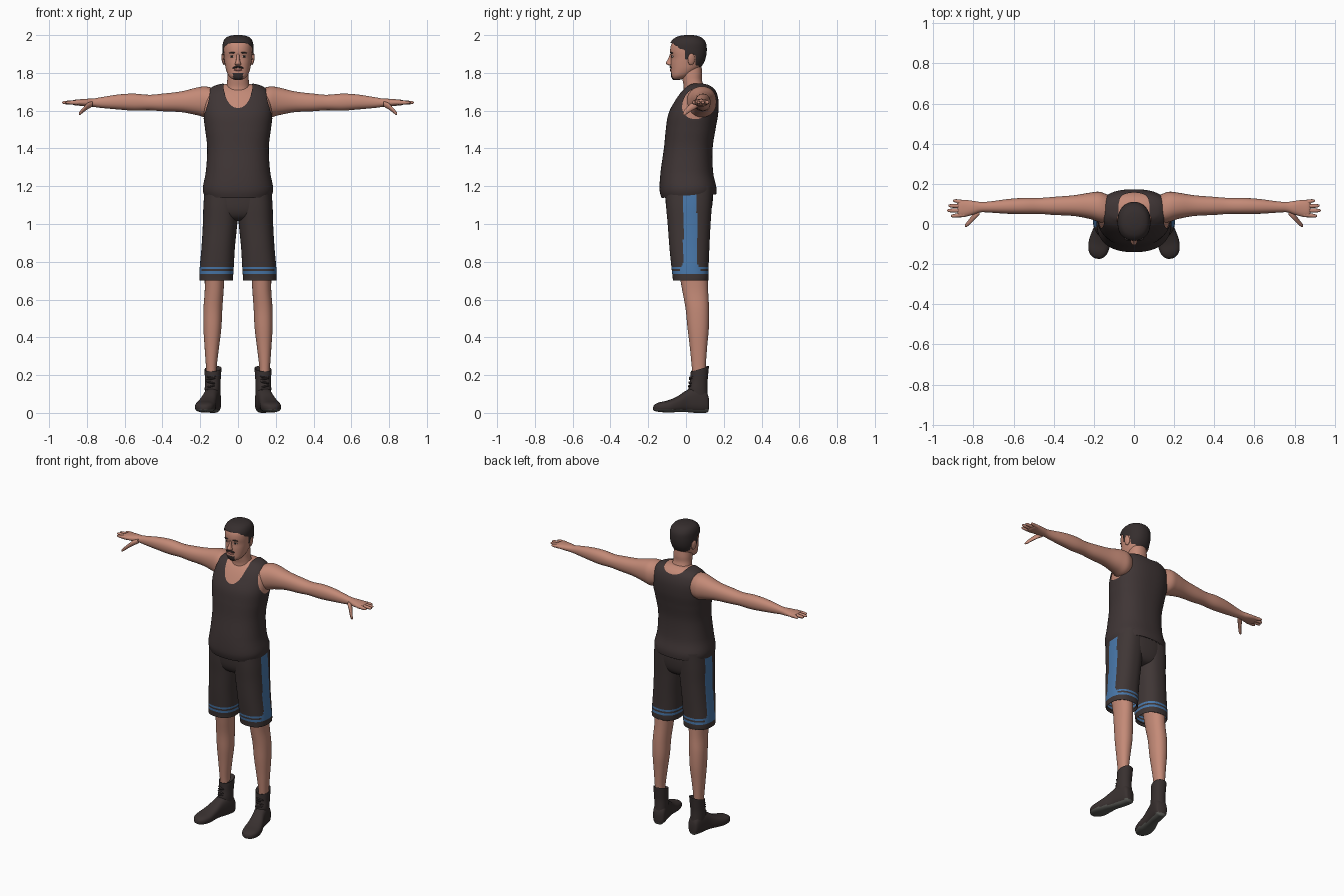
import bpy, bmesh, math
from mathutils import Vector, Matrix


def material(name, r, g, b):
    m = bpy.data.materials.new(name)
    m.diffuse_color = (r, g, b, 1)
    return m


SKIN = material("skin", 0.55, 0.255, 0.185)
SHIRT = material("dark_shirt_cloth", 0.050, 0.036, 0.036)
SHORTS = material("dark_shorts_cloth", 0.050, 0.037, 0.036)
BLUE = material("blue_trim", 0.065, 0.185, 0.40)
HAIR = material("dark_hair", 0.036, 0.027, 0.027)
BOOT = material("boot_leather", 0.040, 0.030, 0.029)
SOLE = material("sole_grey", 0.10, 0.10, 0.09)
WHITE = material("eye_white", 0.50, 0.42, 0.38)
LIP = material("lips", 0.36, 0.13, 0.11)


def finish(name, bm, mats):
    bmesh.ops.recalc_face_normals(bm, faces=bm.faces[:])
    me = bpy.data.meshes.new(name)
    bm.to_mesh(me)
    bm.free()
    for m in mats:
        me.materials.append(m)
    ob = bpy.data.objects.new(name, me)
    bpy.context.collection.objects.link(ob)
    bpy.ops.object.select_all(action='DESELECT')
    ob.select_set(True)
    bpy.context.view_layer.objects.active = ob
    bpy.ops.object.shade_smooth_by_angle(angle=math.radians(55))
    return ob


def smooth_rings(rings, steps):
    """Spline through the cross-sections."""
    out = []
    for i in range(len(rings) - 1):
        p = [rings[max(i - 1, 0)], rings[i], rings[i + 1], rings[min(i + 2, len(rings) - 1)]]
        for k in range(steps):
            t = k / steps
            out.append([0.5 * (2 * b + (c - a) * t + (2 * a - 5 * b + 4 * c - d) * t * t
                               + (3 * b - a - 3 * c + d) * t ** 3) for a, b, c, d in zip(*p)])
    return out + [list(rings[-1])]


def loft(name, rings, mats, axis='z', n=32, steps=5, power=2.2, rule=None, warp=None, caps=True, side=1):
    """Ring = (position on axis, min and max of 1st other axis, min and max of 2nd).
    rule(centre) gives the material index, or None to leave the face out."""
    bm = bmesh.new()
    grid = []

    def place(pos, a, b):
        v = {'z': Vector((a, b, pos)), 'x': Vector((pos, a, b)), 'y': Vector((a, pos, b))}[axis]
        v = warp(v) if warp else v
        return bm.verts.new((v.x * side, v.y, v.z))

    def sup(c):
        return math.copysign(abs(c) ** (2 / power), c)

    data = smooth_rings(rings, steps)
    for pos, a0, a1, b0, b1 in data:
        grid.append([place(pos, (a0 + a1) / 2 + (a1 - a0) / 2 * sup(math.cos(math.tau * k / n)),
                           (b0 + b1) / 2 + (b1 - b0) / 2 * sup(math.sin(math.tau * k / n))) for k in range(n)])
    for r, s in zip(grid, grid[1:]):
        for k in range(n):
            bm.faces.new((r[k], r[(k + 1) % n], s[(k + 1) % n], s[k]))
    if caps:
        for r, d in ((grid[0], data[0]), (grid[-1], data[-1])):
            mid = place(d[0], (d[1] + d[2]) / 2, (d[3] + d[4]) / 2)
            for k in range(n):
                bm.faces.new((r[k], r[(k + 1) % n], mid))
    if rule:
        gone = []
        for f in bm.faces:
            c = f.calc_center_median()
            i = rule(Vector((c.x * side, c.y, c.z)))
            if i is None:
                gone.append(f)
            else:
                f.material_index = i
        if gone:
            bmesh.ops.delete(bm, geom=gone, context='FACES')
            for _ in range(8):      # even out the cut edge
                new = {}
                for v in bm.verts:
                    near = [e.other_vert(v).co for e in v.link_edges if e.is_boundary]
                    if len(near) == 2:
                        new[v] = v.co * 0.5 + (near[0] + near[1]) * 0.25
                for v, co in new.items():
                    v.co = co
    return finish(name, bm, mats)


def ball(name, loc, size, mat, tilt=0.0, turn=0.0):
    bm = bmesh.new()
    m = (Matrix.Translation(loc) @ Matrix.Rotation(turn, 4, 'Z') @ Matrix.Rotation(tilt, 4, 'Y')
         @ Matrix.Diagonal((*size, 1)))
    bmesh.ops.create_uvsphere(bm, u_segments=16, v_segments=10, radius=1, matrix=m)
    return finish(name, bm, [mat])


def grow(rings, d, dz=0.0):
    return [(p + dz, a - d, b + d, c - d, e + d) for p, a, b, c, e in rings]


# Torso and tank top share one profile
def body(z, rx, y0, y1):
    return (z, -rx, rx, y0, y1)


trunk = [body(1.145, .178, -.130, .160), body(1.19, .186, -.140, .160), body(1.28, .170, -.134, .143),
         body(1.40, .163, -.117, .141), body(1.50, .174, -.107, .156), body(1.58, .184, -.094, .170),
         body(1.65, .182, -.062, .172), body(1.70, .165, -.030, .160), body(1.73, .128, .000, .138),
         body(1.745, .075, .015, .110)]


def tank_top(c):
    x, y, z = abs(c.x), c.y, c.z
    if ((x - .24) / .10) ** 2 + ((y - .06) / .14) ** 2 + ((z - 1.665) / .14) ** 2 < 1:
        return None
    depth = .14 if y < .05 else .045
    return None if (x / .078) ** 2 + ((z - 1.752) / depth) ** 2 < 1 else 0


def hem(v):
    back = max(0, 1.25 - v.z) / .1
    return Vector((v.x, v.y, v.z + back * .06 * (v.y + .02)))


loft("tank_top", trunk, [SHIRT], n=128, steps=12, power=2.4, rule=tank_top, warp=hem, caps=False)
loft("upper_body", grow(trunk[3:], -.005, -.005), [SKIN], n=64, power=2.4)
loft("shirt_hem_underside", [(1.155, -.176, .176, -.128, .158), (1.17, -.16, .16, -.11, .14)],
     [SHIRT], n=64, power=2.4, caps=False)
loft("neck", [(1.67, -.075, .075, -.02, .125), (1.72, -.063, .063, -.012, .10), (1.76, -.057, .057, -.018, .085),
              (1.80, -.056, .056, -.025, .085), (1.86, -.05, .05, -.03, .08)], [SKIN])

# Head, hair and face
skull = [body(1.763, .018, -.068, -.035), body(1.773, .038, -.076, .000), body(1.79, .053, -.080, .030),
         body(1.82, .064, -.081, .070), body(1.85, .070, -.081, .090), body(1.88, .074, -.079, .100),
         body(1.915, .076, -.084, .104), body(1.95, .074, -.078, .100), body(1.975, .062, -.058, .083),
         body(1.988, .040, -.030, .058), body(1.993, .012, .000, .030)]


def hairline(c):
    limits = ((-.062, 1.957), (-.04, 1.945), (-.005, 1.925), (.018, 1.868), (.05, 1.897), (.07, 1.84), (9, 1.815))
    return 0 if c.z > next(z for y, z in limits if c.y < y) else None


def goatee(c):
    return 1 if c.y < -.03 and c.z < 1.797 and abs(c.x) < .026 and c.z > 1.766 else 0


loft("head", skull, [SKIN, HAIR], n=64, steps=6, power=2.2, rule=goatee)
loft("hair", grow(skull[2:], .006, .007), [HAIR], n=96, steps=10, power=2.2, rule=hairline)
loft("nose", [(1.838, -.010, .010, -.086, -.07), (1.846, -.017, .017, -.103, -.06),
              (1.856, -.013, .013, -.105, -.06), (1.875, -.009, .009, -.094, -.06),
              (1.90, -.008, .008, -.085, -.06)], [SKIN], n=16)
ball("lips", (0, -.080, 1.816), (.022, .006, .006), LIP)
for s in (1, -1):
    ball("ear", (s * .078, .028, 1.872), (.008, .019, .032), SKIN, s * .15, s * .25)
    ball("eye", (s * .031, -.0715, 1.887), (.013, .005, .0055), WHITE, 0, s * .25)
    ball("iris", (s * .031, -.0745, 1.887), (.0055, .0035, .0052), HAIR)
    ball("eyebrow", (s * .032, -.0765, 1.906), (.018, .006, .0045), HAIR, s * .08, s * .25)
    ball("moustache", (s * .013, -.081, 1.830), (.017, .006, .005), HAIR, s * .25, s * .15)


# Shorts with side stripe and double hem line
def shorts_trim(c):
    wide = .036 + max(0, .80 - c.z) * .4
    side_stripe = c.x > .13 and abs(c.y - .022) < wide and c.z > .735
    lines = .737 < c.z < .748 or .760 < c.z < .771
    return 1 if side_stripe or lines else 0


short_leg = [(.715, .035, .195, -.058, .105), (.700, .028, .203, -.068, .116), (.72, .026, .205, -.071, .120),
             (.78, .022, .202, -.078, .120), (.88, .016, .193, -.088, .124), (1.00, .004, .186, -.097, .130),
             (1.10, -.004, .183, -.106, .137), (1.20, -.004, .175, -.110, .142)]
loft("shorts_seat", [(1.015, -.06, .06, -.03, .07), (1.03, -.12, .12, -.075, .11), (1.07, -.165, .165, -.10, .133),
                     (1.14, -.176, .176, -.110, .143), (1.21, -.17, .17, -.112, .14)], [SHORTS], n=64, power=2.5)

# Legs and boots
leg = [(.19, .113, .167, .035, .105), (.25, .112, .170, .030, .105), (.35, .100, .177, .020, .112),
       (.45, .088, .183, .008, .121), (.55, .083, .183, -.002, .122), (.65, .076, .176, -.020, .117),
       (.76, .070, .178, -.040, .115)]
foot = [(.121, -.012, .012, .02, .07), (.113, -.033, .033, .003, .10), (.09, -.040, .040, 0, .13),
        (.05, -.041, .041, 0, .14), (0, -.040, .042, .004, .118), (-.05, -.044, .052, .004, .086),
        (-.10, -.050, .058, .002, .066), (-.145, -.044, .050, .005, .056), (-.17, -.026, .030, .010, .044),
        (-.178, -.008, .010, .016, .030)]
shaft = [(.06, -.038, .038, .03, .117), (.12, -.041, .041, .014, .114), (.17, -.041, .041, .022, .114),
         (.225, -.044, .044, .025, .121), (.233, -.043, .043, .027, .119), (.222, -.034, .034, .035, .11)]


def turn_out(v):
    lift = (v.y - .07) * .3 if v.z > .2 else 0
    p = Matrix.Rotation(math.radians(12), 3, 'Z') @ Vector((v.x, v.y - .07, v.z))
    return Vector((p.x + .133, p.y + .07, v.z + lift))


# Arms and hands
arm = [(.12, .000, .140, 1.575, 1.715), (.17, .008, .160, 1.565, 1.728), (.22, .025, .156, 1.577, 1.722),
       (.30, .040, .143, 1.592, 1.702), (.40, .045, .135, 1.597, 1.690), (.47, .050, .130, 1.602, 1.684),
       (.55, .049, .130, 1.600, 1.690), (.63, .051, .124, 1.606, 1.686), (.72, .057, .112, 1.614, 1.672),
       (.765, .058, .110, 1.620, 1.664), (.80, .047, .115, 1.622, 1.663), (.84, .036, .120, 1.626, 1.660),
       (.868, .036, .119, 1.629, 1.657), (.878, .045, .110, 1.635, 1.651)]
thumb = [(.77, .045, .075, 1.622, 1.650), (.795, .020, .058, 1.608, 1.642), (.815, .000, .032, 1.594, 1.622),
         (.832, -.014, .010, 1.580, 1.603), (.842, -.016, -.002, 1.576, 1.590)]

for s, label in ((1, "left"), (-1, "right")):
    loft(label + "_shorts_leg", short_leg, [SHORTS, BLUE], n=96, steps=12, power=2.4,
         rule=shorts_trim, caps=False, side=s)
    loft(label + "_leg", leg, [SKIN], side=s)
    loft(label + "_boot_foot", foot, [BOOT, SOLE], axis='y', power=2.7, warp=turn_out, side=s,
         rule=lambda c: 1 if c.z < .018 else 0)
    loft(label + "_boot_shaft", shaft, [BOOT], warp=turn_out, side=s)
    for k in range(5):      # laces
        p = turn_out(Vector((0, .017 + .002 * k, .12 + .02 * k)))
        ball(label + "_lace", (s * p.x, p.y, p.z), (.024, .008, .005), HAIR, .2 * (-1) ** k, s * .21)
    loft(label + "_arm", arm, [SKIN], axis='x', side=s)
    loft(label + "_thumb", thumb, [SKIN], axis='x', n=16, side=s)
    for y, tip, spread in ((.046, .912, -.006), (.067, .931, 0), (.088, .925, .003), (.108, .902, .008)):
        finger = [(x, y + spread * t - r, y + spread * t + r, 1.643 - r, 1.643 + r)
                  for x, t, r in ((.845, 0, .012), (.875, .4, .0105), (tip - .018, .8, .009),
                                  (tip - .004, 1, .006), (tip, 1, .002))]
        loft(label + "_finger", finger, [SKIN], axis='x', n=12, steps=4, side=s)
